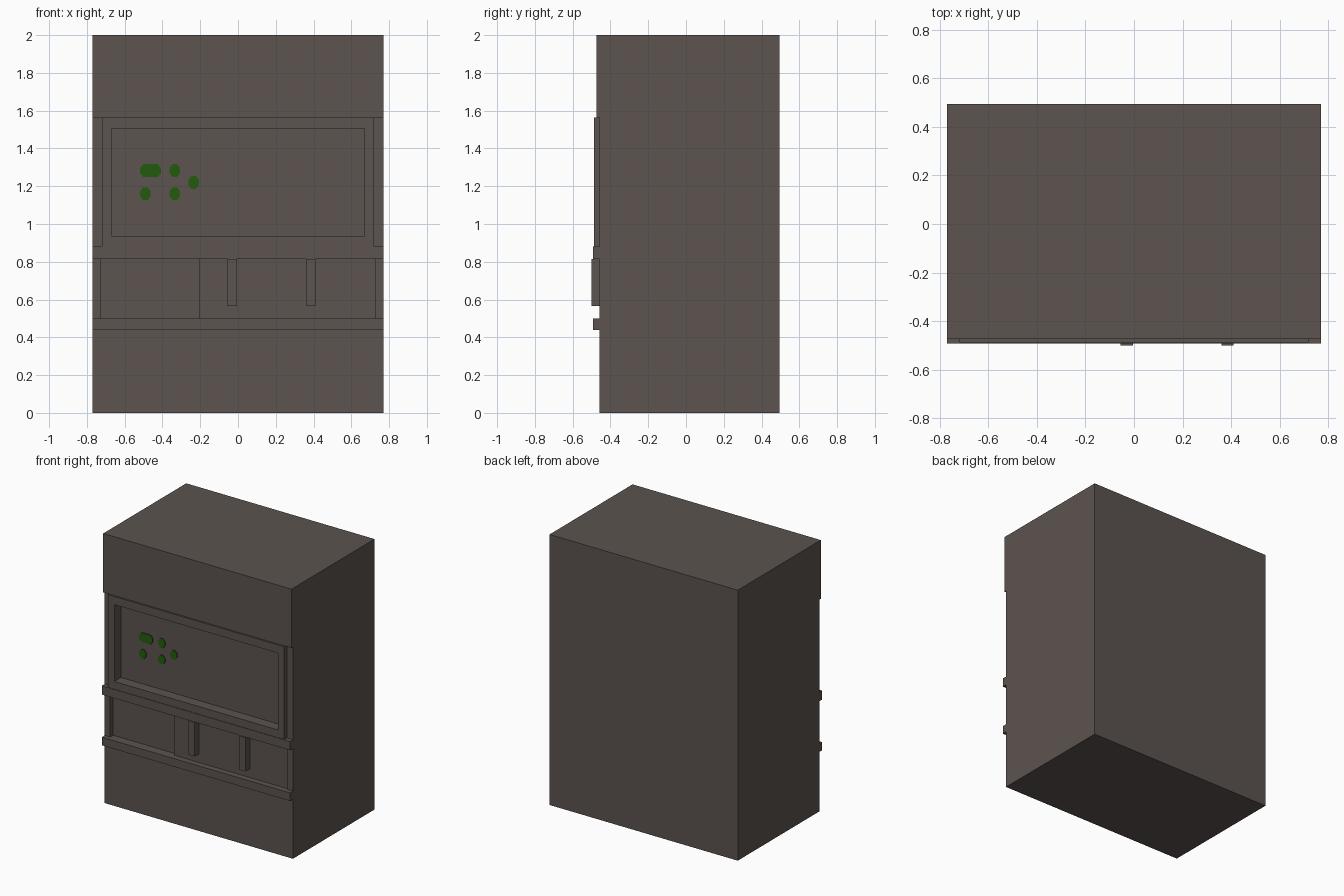
import bpy
import bmesh

if "Cube" in bpy.data.objects:
    bpy.data.objects.remove(bpy.data.objects["Cube"], do_unlink=True)


def material(name, rgb):
    m = bpy.data.materials.new(name)
    m.use_nodes = True
    m.diffuse_color = (*rgb, 1)
    m.node_tree.nodes["Principled BSDF"].inputs["Base Color"].default_value = (*rgb, 1)
    return m


brown = material("warm dark grey", (0.106, 0.087, 0.08))
green = material("display green", (0.016, 0.105, 0.004))

HALF = 0.77      # half width of the cabinet
BACK = 0.495
FRONT = -0.458   # main front plane


def prism(name, points, to_3d, depth, mat):
    """Extrude a flat outline along the vector depth."""
    bm = bmesh.new()
    face = bm.faces.new([bm.verts.new(to_3d(*p)) for p in points])
    new = bmesh.ops.extrude_face_region(bm, geom=[face])["geom"]
    bmesh.ops.translate(bm, vec=depth, verts=[v for v in new if isinstance(v, bmesh.types.BMVert)])
    bmesh.ops.recalc_face_normals(bm, faces=bm.faces)
    mesh = bpy.data.meshes.new(name)
    bm.to_mesh(mesh)
    bm.free()
    obj = bpy.data.objects.new(name, mesh)
    bpy.context.collection.objects.link(obj)
    mesh.materials.append(mat)
    return obj


def box(name, x0, x1, y0, y1, z0, z1, mat=brown):
    outline = [(x0, z0), (x1, z0), (x1, z1), (x0, z1)]
    return prism(name, outline, lambda x, z: (x, y0, z), (0, y1 - y0, 0), mat)


def cut(target, *bounds):
    """Subtract a box and discard the cutter."""
    cutter = box("cutter", *bounds)
    cutter.hide_render = True
    mod = target.modifiers.new("recess", 'BOOLEAN')
    mod.operation = 'DIFFERENCE'
    mod.solver = 'EXACT'
    mod.object = cutter
    bpy.context.view_layer.objects.active = target
    bpy.ops.object.modifier_apply(modifier=mod.name)
    bpy.data.objects.remove(cutter, do_unlink=True)


# Cabinet with a slightly overhanging head
side = [(BACK, 0), (BACK, 2), (-0.475, 2), (-0.475, 1.565), (FRONT, 1.565), (FRONT, 0)]
cabinet = prism("cabinet", side, lambda y, z: (-HALF, y, z), (2 * HALF, 0, 0), brown)

# Raised surround of the display window
surround = box("display_surround", -0.72, 0.72, -0.488, FRONT, 0.88, 1.565)

# Window recess, deep lower bay and shallow door recess
window = (-0.67, 0.67, -0.6, -0.41, 0.937, 1.505)
cut(surround, *window)
cut(cabinet, *window)
cut(cabinet, -0.725, -0.205, -0.6, -0.423, 0.5, 0.815)
cut(cabinet, -0.205, 0.725, -0.6, -0.447, 0.5, 0.815)

# Ledges above and below the lower bay
for name, z0, z1 in (("upper_ledge", 0.815, 0.88), ("lower_ledge", 0.44, 0.5)):
    box(name, -HALF, HALF, -0.492, FRONT, z0, z1)

# Door handles
for name, x in (("right_handle", -0.03), ("left_handle", 0.385)):
    box(name, x - 0.025, x + 0.025, -0.5, -0.447, 0.565, 0.815)

# Green display dots, joined pair first
rx, rz = 0.028, 0.034
octagon = [(1, 0.4), (0.4, 1), (-0.4, 1), (-1, 0.4), (-1, -0.4), (-0.4, -1), (0.4, -1), (1, -0.4)]


def dot(name, x, z, stretch=0.0):
    outline = [(x + u * rx + (stretch if u > 0 else -stretch), z + v * rz) for u, v in octagon]
    prism(name, outline, lambda a, b: (a, -0.416, b), (0, 0.006, 0), green)


dot("wide_dot", -0.463, 1.283, 0.027)
for i, (x, z) in enumerate([(-0.335, 1.283), (-0.235, 1.22), (-0.49, 1.16), (-0.335, 1.16)]):
    dot(f"display_dot_{i + 1}", x, z)
